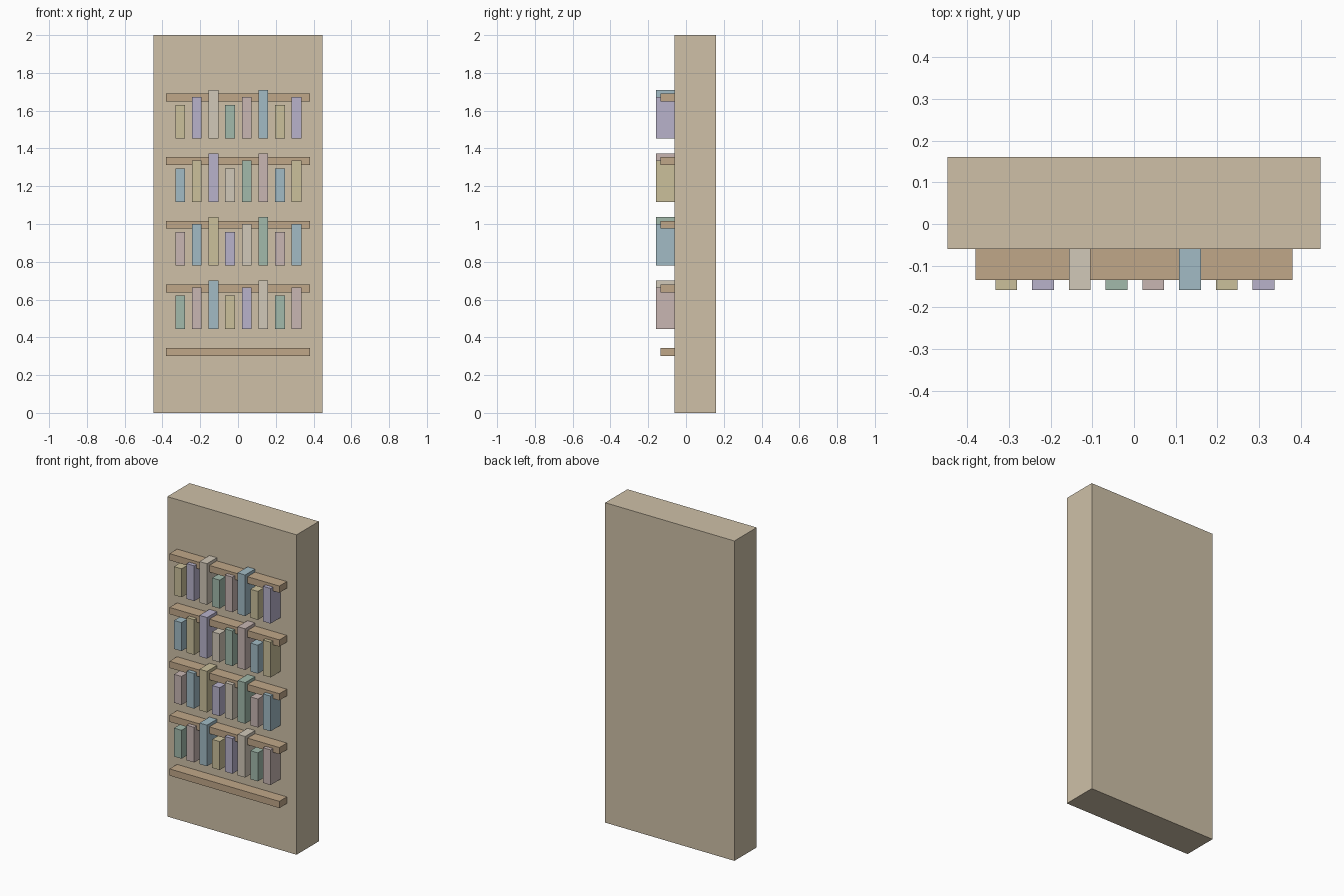
import bpy
import bmesh
from mathutils import Vector

if "Cube" in bpy.data.objects:
    bpy.data.objects.remove(bpy.data.objects["Cube"])


def material(name, rgb):
    m = bpy.data.materials.new(name)
    m.diffuse_color = (*rgb, 1)
    m.use_nodes = True
    m.node_tree.nodes["Principled BSDF"].inputs["Base Color"].default_value = m.diffuse_color
    return m


def box(name, x, y, z, mat):
    """Box from (min, max) ranges on each axis."""
    bm = bmesh.new()
    bmesh.ops.create_cube(bm, size=1)
    bmesh.ops.scale(bm, verts=bm.verts, vec=[r[1] - r[0] for r in (x, y, z)])
    bmesh.ops.translate(bm, verts=bm.verts, vec=Vector([sum(r) / 2 for r in (x, y, z)]))
    me = bpy.data.meshes.new(name)
    bm.to_mesh(me)
    bm.free()
    me.materials.append(mat)
    ob = bpy.data.objects.new(name, me)
    bpy.context.collection.objects.link(ob)
    return ob


case_mat = material("case_wood", (0.62, 0.53, 0.39))
shelf_mat = material("shelf_wood", (0.53, 0.39, 0.25))
book_mats = [material("book_" + n, c) for n, c in (
    ("yellow", (0.60, 0.53, 0.33)),
    ("purple", (0.48, 0.45, 0.60)),
    ("cream", (0.64, 0.58, 0.48)),
    ("green", (0.36, 0.49, 0.41)),
    ("pink", (0.58, 0.47, 0.45)),
    ("blue", (0.36, 0.50, 0.56)))]

FRONT = -0.06          # front face of the case
STEP = 0.3365          # shelf spacing

# Solid case
box("case", (-0.447, 0.447), (FRONT, 0.16), (0, 2), case_mat)

# Shelves, set slightly into the case
for s in range(5):
    z = 0.302 + s * STEP
    box(f"shelf_{s + 1}", (-0.38, 0.38), (-0.134, FRONT + 0.01), (z, z + 0.042), shelf_mat)

# Four rows of books: repeating heights, colours shifting by one each row
for row in range(4):
    z = 0.443 + row * STEP
    for i in range(8):
        x = -0.306 + i * 0.088
        h = (0.178, 0.22, 0.257)[i % 3]
        box(f"book_{row + 1}_{i + 1}", (x - 0.026, x + 0.026), (-0.158, FRONT + 0.01),
            (z, z + h), book_mats[(i + row + 3) % 6])
